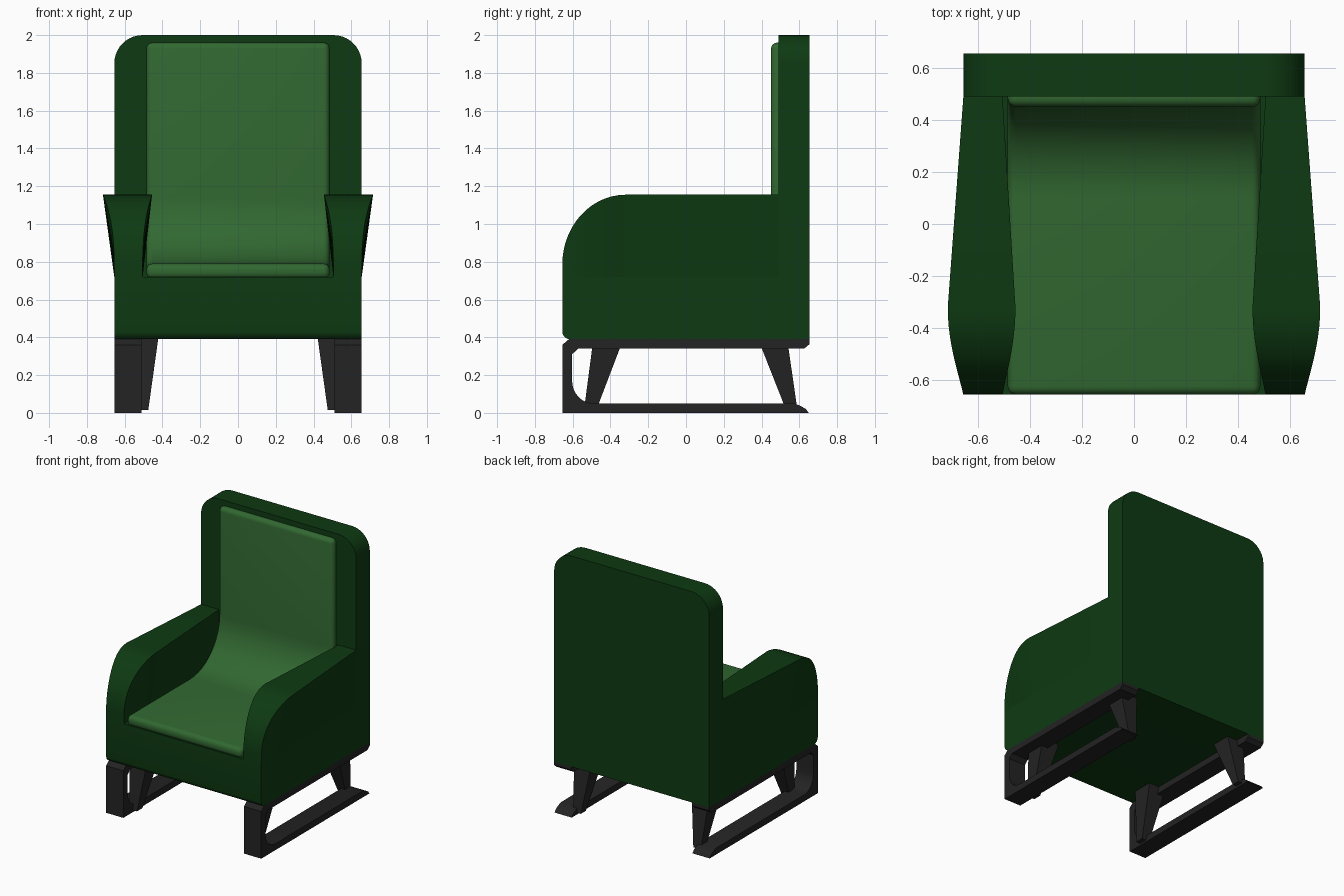
import bpy, bmesh, math

cube = bpy.data.objects.get("Cube")
if cube:
    bpy.data.objects.remove(cube, do_unlink=True)


def material(name, rgb):
    m = bpy.data.materials.new(name)
    m.use_nodes = True
    m.diffuse_color = (*rgb, 1)
    m.node_tree.nodes["Principled BSDF"].inputs["Base Color"].default_value = (*rgb, 1)
    return m


DARK = material("dark green fabric", (0.0042, 0.042, 0.006))
LIGHT = material("light green fabric", (0.031, 0.138, 0.031))
BLACK = material("charcoal frame", (0.017, 0.017, 0.017))


def finish(bm, name, mat, mirror=False):
    """Turn a bmesh into a smooth-by-angle object, mirrored in x if asked."""
    bmesh.ops.recalc_face_normals(bm, faces=bm.faces[:])
    mesh = bpy.data.meshes.new(name)
    bm.to_mesh(mesh)
    bm.free()
    mesh.materials.append(mat)
    ob = bpy.data.objects.new(name, mesh)
    bpy.context.collection.objects.link(ob)
    bpy.ops.object.select_all(action='DESELECT')
    ob.select_set(True)
    bpy.context.view_layer.objects.active = ob
    bpy.ops.object.shade_smooth_by_angle(angle=math.radians(35))
    if mirror:
        ob.modifiers.new("mirror", 'MIRROR')
    return ob


def loft(rings):
    """Skin a list of equal closed rings and cap both ends."""
    bm = bmesh.new()
    rows = [[bm.verts.new(p) for p in ring] for ring in rings]
    n = len(rows[0])
    for a, b in zip(rows, rows[1:]):
        for i in range(n):
            j = (i + 1) % n
            bm.faces.new((a[i], a[j], b[j], b[i]))
    bm.faces.new(rows[0])
    bm.faces.new(rows[-1])
    return bm


def side_prism(profile, x0, x1):
    """Extrude a (y, z) profile along x."""
    return loft([[(x, y, z) for y, z in profile] for x in (x0, x1)])


def arc(cx, cy, rx, ry, start, end, steps=10):
    angles = [math.radians(start + (end - start) * i / steps) for i in range(steps + 1)]
    return [(cx + rx * math.cos(a), cy + ry * math.sin(a)) for a in angles]


# Dimensions shared by the upholstery
HALF, INNER = 0.655, 0.505
FRONT, BACK_FACE, REAR = -0.655, 0.49, 0.655
BOTTOM, SEAT, ARM_TOP = 0.39, 0.72, 1.155

# Seat base with a rounded lower front edge
base_profile = arc(FRONT + 0.04, BOTTOM + 0.04, 0.04, 0.04, 180, 270, 5)
base_profile += [(BACK_FACE, BOTTOM), (BACK_FACE, SEAT), (FRONT, SEAT)]
finish(side_prism(base_profile, -HALF, HALF), "seat_base", DARK)

# Back panel with rounded top corners
outline = [(-HALF, BOTTOM), (HALF, BOTTOM)]
outline += arc(HALF - 0.15, 1.85, 0.15, 0.15, 0, 90)
outline += arc(0.15 - HALF, 1.85, 0.15, 0.15, 90, 180)
finish(loft([[(x, y, z) for x, z in outline] for y in (BACK_FACE, REAR)]),
       "back_panel", DARK)

# Armrests: rounded at the front, flaring towards the front of the top
ARC_END = -0.32
ridge = arc(ARC_END, 0.785, ARC_END - FRONT, ARM_TOP - 0.785, 180, 90, 14)
sections = [(y, z, ((z - SEAT) / (ARM_TOP - SEAT)) ** 3) for y, z in ridge]
sections.append((BACK_FACE, ARM_TOP, 0))
rings = [[(HALF, y, SEAT), (HALF + 0.06 * f, y, z),
          (INNER - 0.05 * f, y, z), (INNER, y, SEAT)] for y, z, f in sections]
finish(loft(rings), "armrest", DARK, mirror=True)

# One-piece cushion sweeping from the seat up the back
cushion_profile = [(FRONT, SEAT - 0.01), (FRONT, 0.79)]
cushion_profile += arc(0.1, 1.14, 0.35, 0.35, -90, 0, 12)
cushion_profile += [(0.45, 1.96), (0.53, 1.96), (0.53, SEAT - 0.01)]
bm = side_prism(cushion_profile, -0.485, 0.485)
bmesh.ops.recalc_face_normals(bm, faces=bm.faces[:])
sharp = [e for e in bm.edges if e.calc_face_angle() > math.radians(40)]
bmesh.ops.bevel(bm, geom=sharp, offset=0.032, segments=4, profile=0.5, affect='EDGES')
finish(bm, "cushion", LIGHT)

# Sled legs: top rail, front post and floor runner in one profile
sled = [(0.655, 0.39), (-0.62, 0.39), (FRONT, 0.36), (FRONT, 0), (0.65, 0)]
sled += [(0.635, 0.02), (0.61, 0.035), (0.575, 0.05)]
sled += arc(-0.49, 0.17, 0.113, 0.12, 270, 180, 8)
sled += [(-0.603, 0.31), (-0.572, 0.34), (0.625, 0.34), (0.655, 0.365)]
finish(side_prism(sled, 0.51, HALF), "sled_leg", BLACK, mirror=True)


# Tapered, splayed struts between the base and the runners
def strut(name, top_y, foot_y):
    def ring(xs, ys, z):
        return [(xs[0], ys[0], z), (xs[1], ys[0], z), (xs[1], ys[1], z), (xs[0], ys[1], z)]
    finish(loft([ring((0.475, 0.54), foot_y, 0.015), ring((0.422, 0.57), top_y, 0.395)]),
           name, BLACK, mirror=True)


strut("front_strut", (-0.49, -0.33), (-0.54, -0.475))
strut("rear_strut", (0.38, 0.535), (0.53, 0.59))
